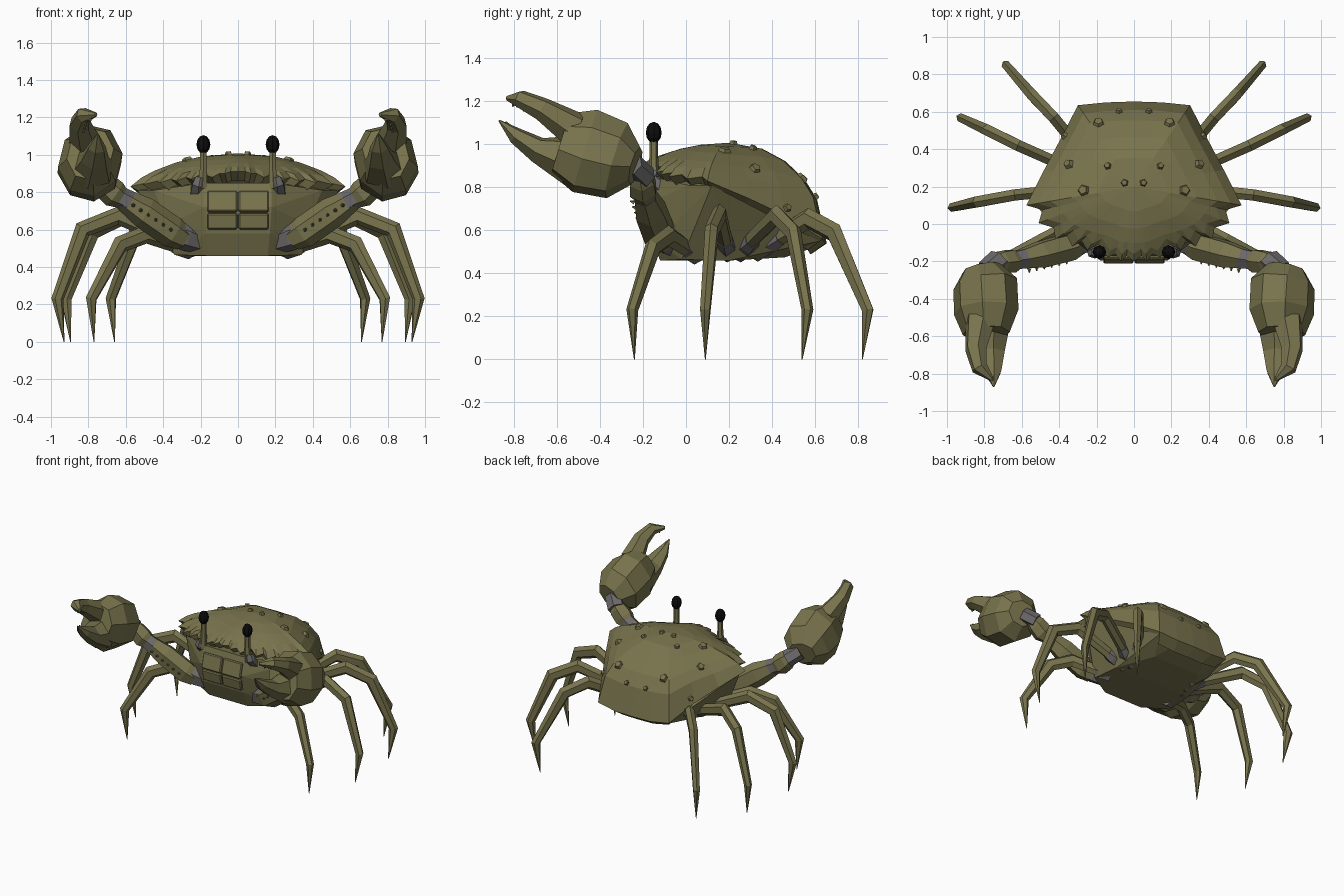
import bpy, bmesh, math
from mathutils import Vector, Matrix
from mathutils.bvhtree import BVHTree

if "Cube" in bpy.data.objects:
    bpy.data.objects.remove(bpy.data.objects["Cube"])


def material(name, rgb):
    m = bpy.data.materials.new(name)
    m.diffuse_color = (*rgb, 1)
    m.use_nodes = True
    m.node_tree.nodes["Principled BSDF"].inputs["Base Color"].default_value = m.diffuse_color
    return m


OLIVE = material("olive_shell", (0.19, 0.175, 0.075))
GREY = material("grey_joint", (0.15, 0.14, 0.145))
BLACK = material("black_eye", (0.004, 0.004, 0.004))


def finish(name, bm, mat, mirror=True):
    bmesh.ops.recalc_face_normals(bm, faces=bm.faces[:])
    me = bpy.data.meshes.new(name)
    bm.to_mesh(me)
    bm.free()
    me.materials.append(mat)
    ob = bpy.data.objects.new(name, me)
    bpy.context.collection.objects.link(ob)
    if mirror:
        ob.modifiers.new("mirror", 'MIRROR').use_mirror_merge = False
    return ob


def tube(name, pts, radii, side, mat, n=6):
    """Loft n-sided rings along a path; radii are (across side, other way)."""
    bm = bmesh.new()
    pts = [Vector(p) for p in pts]
    side = Vector(side).normalized()
    rings = []
    for i, p in enumerate(pts):
        t = Vector()
        if i > 0:
            t += (p - pts[i - 1]).normalized()
        if i < len(pts) - 1:
            t += (pts[i + 1] - p).normalized()
        t.normalize()
        b = side.cross(t).normalized()
        a = t.cross(b)
        ra, rb = radii[i]
        ring = []
        for k in range(n):
            w = 2 * math.pi * (k + 0.5) / n
            ring.append(bm.verts.new(p + a * ra * math.cos(w) + b * rb * math.sin(w)))
        rings.append(ring)
    for r, s in zip(rings, rings[1:]):
        for k in range(n):
            bm.faces.new((r[k], r[(k + 1) % n], s[(k + 1) % n], s[k]))
    bm.faces.new(rings[0])
    bm.faces.new(rings[-1])
    return finish(name, bm, mat)


def add_spike(bm, base, direction, r, h, tip=0.002, n=5):
    d = Vector(direction).normalized()
    m = Matrix.Translation(Vector(base) + d * h / 2) @ d.to_track_quat('Z', 'Y').to_matrix().to_4x4()
    bmesh.ops.create_cone(bm, cap_ends=True, segments=n, radius1=r, radius2=tip, depth=h, matrix=m)


# Upper shell: serrated rim swept up to a dome; last number sets dome fullness
half = [(0, -.20, .91, .8), (.04, -.17, .91, .8), (.07, -.20, .90, .8), (.10, -.16, .90, .8),
        (.14, -.18, .88, .8), (.19, -.11, .90, .8), (.25, -.14, .87, .8), (.28, -.09, .88, .8),
        (.33, -.12, .86, .8), (.36, -.06, .87, .8), (.42, -.08, .85, .8), (.43, -.02, .86, .8),
        (.51, .005, .84, .8), (.49, .075, .85, .8), (.575, .10, .83, .8), (.48, .29, .75, .62),
        (.39, .46, .67, .52), (.30, .635, .56, .5), (.15, .65, .54, .5), (0, .655, .54, .5)]
rim = [Vector(h) for h in half + [(-x, y, z, p) for x, y, z, p in half[-2:0:-1]]]
N = len(rim)
# Inner rings use the front rim with its teeth averaged out
smooth = [(rim[k - 1] + rim[k] * 2 + rim[(k + 1) % N]) / 4 if rim[k].y < .08 else rim[k] for k in range(N)]
TOP = 1.008
bm = bmesh.new()
rings = []
for s, drop, line in ((.84, .05, rim), (1, 0, rim), (.9, 0, rim), (.78, 0, smooth),
                      (.58, 0, smooth), (.34, 0, smooth)):
    ring = []
    for x, y, z, p in line:
        f = (1 - s * s) ** p if not drop else 0
        ring.append(bm.verts.new((x * s, .2 + (y - .2) * s, z - drop + (TOP - z) * f)))
    rings.append(ring)
for r, q in zip(rings, rings[1:]):
    for k in range(N):
        bm.faces.new((r[k], r[(k + 1) % N], q[(k + 1) % N], q[k]))
crown = bm.verts.new((0, .2, TOP))
for k in range(N):
    bm.faces.new((rings[-1][k], rings[-1][(k + 1) % N], crown))
bm.normal_update()
tree = BVHTree.FromBMesh(bm)
finish("upper_shell", bm, OLIVE, mirror=False)

# Faceted warts on the shell
bm = bmesh.new()
for x, y, r in ((.19, .54, .036), (.35, .32, .033), (.27, .18, .037), (.05, .22, .024),
                (.15, .22, .0), (.14, .31, .024), (.08, .6, .022), (.37, .47, .024)):
    loc, nor, _, _ = tree.ray_cast(Vector((x, y, 2)), Vector((0, 0, -1)))
    if loc and r:
        if nor.z < 0:
            nor = -nor
        add_spike(bm, loc - nor * .01, nor, r, .026, r * .65)
finish("shell_warts", bm, OLIVE)

# Lower body: convex faceted hull
bm = bmesh.new()
for x, y, z in ((.18, -.16, .85), (.18, -.195, .72), (.17, -.17, .58), (.16, -.12, .46), (.34, -.02, .465),
                (.32, .2, .46), (.2, .46, .475), (.45, .01, .81), (.37, -.05, .63),
                (.54, .12, .81), (.29, .62, .55), (.12, .64, .535)):
    for sx in (1, -1):
        bm.verts.new((x * sx, y, z))
bmesh.ops.convex_hull(bm, input=bm.verts[:])
bmesh.ops.delete(bm, geom=[v for v in bm.verts if not v.link_faces], context='VERTS')
bmesh.ops.dissolve_limit(bm, angle_limit=.02, verts=bm.verts[:], edges=bm.edges[:])
finish("lower_body", bm, OLIVE, mirror=False)

# Mouth plates
bm = bmesh.new()
for y, z, h, tilt in ((-.185, .75, .115, -14), (-.185, .645, .085, 10)):
    m = (Matrix.Translation((.084, y, z)) @ Matrix.Rotation(math.radians(tilt), 4, 'X')
         @ Matrix.Diagonal((.16, .03, h, 1)))
    bmesh.ops.create_cube(bm, size=1, matrix=m)
bmesh.ops.bevel(bm, geom=bm.edges[:], offset=.007, segments=1, affect='EDGES')
finish("mouth_plates", bm, OLIVE)

# Eyes on stalks
EX, EY = .185, -.15
tube("eye_socket", [(.215, -.11, .80), (.21, -.155, .84), (.2, -.15, .875)],
     [(.045, .04), (.04, .032), (.03, .03)], (1, 0, 0), GREY)
tube("eye_stalk", [(EX + .005, EY, .82), (EX, EY, .93), (EX, EY, 1.03)],
     [(.03, .028), (.021, .021), (.02, .02)], (1, 0, 0), OLIVE)
bm = bmesh.new()
bmesh.ops.create_uvsphere(bm, u_segments=8, v_segments=6, radius=1,
                          matrix=Matrix.Translation((EX, EY, 1.055)) @ Matrix.Diagonal((.037, .037, .05, 1)))
finish("eye", bm, BLACK)

# Walking legs: hip, arch, shoulder, knee, tip; last number is the joint length
legs = [([(.28, .03, .50), (.49, -.08, .575), (.63, -.155, .52), (.785, -.25, .23), (.77, -.24, 0)], .3),
        ([(.30, .19, .52), (.64, .155, .675), (.83, .12, .60), (.965, .09, .23), (.93, .09, 0)], .25),
        ([(.28, .27, .52), (.62, .42, .67), (.78, .50, .59), (.92, .565, .23), (.895, .54, 0)], .25),
        ([(.25, .35, .52), (.43, .57, .655), (.545, .69, .59), (.68, .845, .23), (.66, .82, 0)], .4)]
for i, (pts, reach) in enumerate(legs, 1):
    d = Vector(pts[3]) - Vector(pts[0])
    side = (-d.y, d.x, 0)
    tube(f"leg_{i}", pts, [(.034, .04), (.035, .05), (.034, .048), (.026, .033), (.002, .002)], side, OLIVE)
    a, b = Vector(pts[0]), Vector(pts[1])
    tube(f"leg_joint_{i}", [a.lerp(b, -.15), a.lerp(b, reach * .5), a.lerp(b, reach)],
         [(.05, .05), (.05, .052), (.038, .046)], side, GREY)

# Claw arms
tube("arm_joint", [(.2, -.06, .53), (.28, -.095, .56), (.34, -.115, .59)],
     [(.06, .06), (.07, .075), (.06, .06)], (0, 1, 0), GREY)
tube("arm", [(.29, -.10, .55), (.35, -.125, .585), (.5, -.165, .69), (.61, -.19, .76)],
     [(.065, .065), (.08, .085), (.078, .085), (.055, .06)], (0, 1, 0), OLIVE)
tube("wrist_joint", [(.58, -.185, .745), (.65, -.195, .785)], [(.06, .062), (.054, .056)], (0, 1, 0), GREY)
tube("wrist", [(.62, -.19, .765), (.66, -.2, .79), (.71, -.205, .835), (.75, -.215, .87)],
     [(.05, .055), (.07, .075), (.065, .07), (.045, .045)], (0, 1, 0), OLIVE)
tube("claw_joint", [(.72, -.19, .85), (.79, -.25, .905)], [(.065, .055), (.06, .055)], (1, 0, 0), GREY)

# Arm spikes along the front edge
bm = bmesh.new()
for k in range(6):
    t = k / 5
    add_spike(bm, (.36 + .2 * t, -.195 - .045 * t, .60 + .13 * t), (0, -1, .3), .012, .022)
finish("arm_spikes", bm, OLIVE)

# Claw palm, rolled outward, and two fingers
ROLL = (1, 0, .25)
tube("claw_palm", [(.815, -.235, .90), (.795, -.32, .925), (.79, -.47, .97), (.79, -.585, 1.005)],
     [(.105, .09), (.172, .185), (.172, .205), (.125, .15)], ROLL, OLIVE, 8)
upper = [(.82, -.52, 1.07), (.845, -.67, 1.165), (.825, -.77, 1.212), (.76, -.83, 1.215)]
lower = [(.775, -.54, .93), (.765, -.69, .975), (.755, -.79, 1.04), (.75, -.87, 1.112)]
tube("claw_upper_finger", upper, [(.085, .085), (.06, .055), (.045, .042), (.012, .012)], ROLL, OLIVE)
tube("claw_lower_finger", lower, [(.12, .12), (.08, .062), (.05, .04), (.004, .004)], ROLL, OLIVE)

# Teeth between the fingers
bm = bmesh.new()
for path, direction, gap in ((upper, (-.4, -.4, -.9), .03), (lower, (.1, -.45, .9), .036)):
    d = Vector(direction).normalized()
    a, b, c = (Vector(p) for p in path[1:])
    for k in range(5):
        t = k / 3
        p = a.lerp(b, t) if t <= 1 else b.lerp(c, t - 1)
        add_spike(bm, p + d * gap * (1 - t * .3), d, .016, .026)
finish("claw_teeth", bm, OLIVE)
